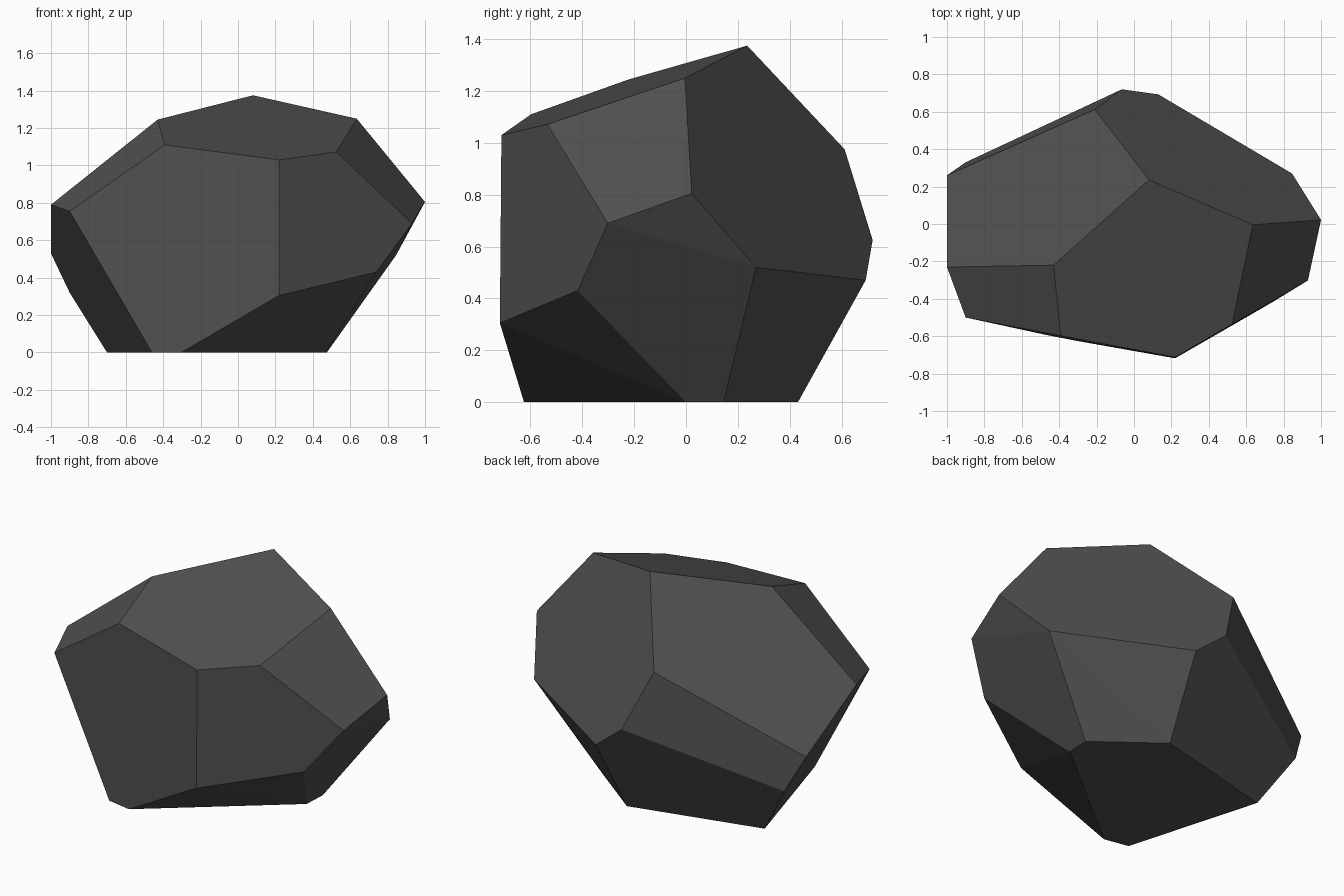
import bpy, bmesh, math

# Corner points of the faceted boulder, grouped by level
crown = [(0.08, 0.236, 1.375), (-0.43, -0.22, 1.245), (0.635, -0.004, 1.25),
         (-0.392, -0.598, 1.11), (0.22, -0.712, 1.03), (0.525, -0.535, 1.072)]
shoulder = [(-0.21, 0.612, 0.975), (-1.0, -0.23, 0.79), (-0.9, -0.5, 0.755),
            (1.0, 0.022, 0.805), (0.93, -0.302, 0.69)]
belly = [(-0.065, 0.72, 0.625), (-1.0, 0.26, 0.53), (0.845, 0.27, 0.52),
         (0.13, 0.693, 0.47), (0.74, -0.418, 0.43), (-0.9, 0.33, 0.32),
         (0.22, -0.718, 0.305)]
foot = [(-0.46, -0.595, 0), (-0.305, -0.625, 0), (0.467, 0, 0),
        (0.475, 0.145, 0), (0.1, 0.432, 0), (-0.7, 0.235, 0)]

# Wrap the corners in a convex shell, then merge coplanar triangles into flat facets
bm = bmesh.new()
for p in crown + shoulder + belly + foot:
    bm.verts.new(p)
bmesh.ops.convex_hull(bm, input=bm.verts[:])
bmesh.ops.dissolve_limit(bm, angle_limit=math.radians(5),
                         verts=bm.verts[:], edges=bm.edges[:])
bmesh.ops.recalc_face_normals(bm, faces=bm.faces[:])

mesh = bpy.data.meshes.new("boulder")
bm.to_mesh(mesh)
bm.free()

# Single dark stone colour
stone = bpy.data.materials.new("dark grey stone")
stone.diffuse_color = (0.08, 0.08, 0.08, 1)
mesh.materials.append(stone)

boulder = bpy.data.objects.new("boulder", mesh)
bpy.context.collection.objects.link(boulder)
